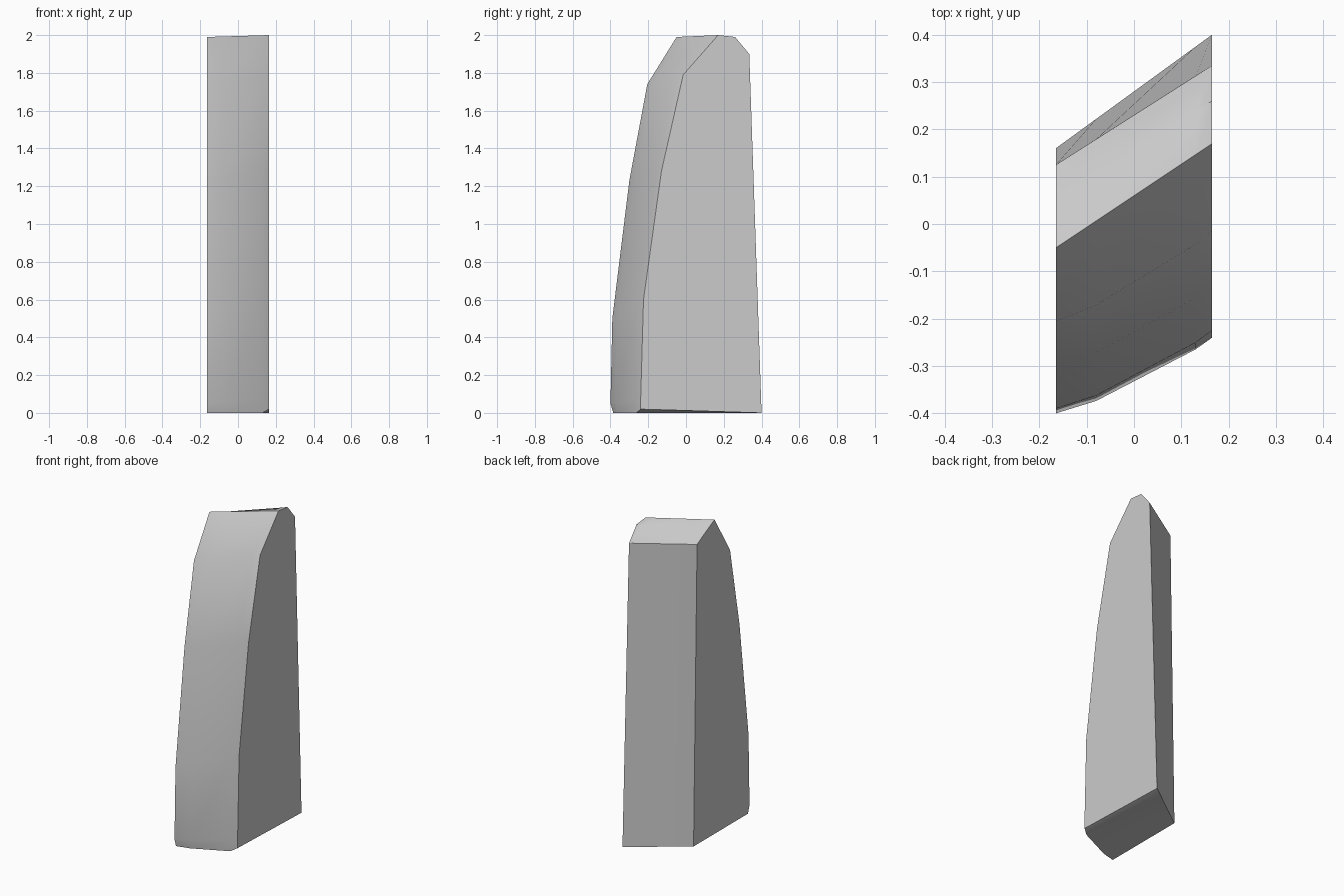
import bpy
import bmesh
import math

cube = bpy.data.objects.get("Cube")
if cube:
    bpy.data.objects.remove(cube, do_unlink=True)

stone = bpy.data.materials.new("plain grey")
stone.use_nodes = True
grey = (0.6, 0.6, 0.6, 1)
stone.diffuse_color = grey
stone.node_tree.nodes["Principled BSDF"].inputs["Base Color"].default_value = grey

# Side outlines (y, z), from the front foot over the top to the back foot
left = [(-0.385, 0), (-0.4, 0.05), (-0.39, 0.5), (-0.3, 1.23), (-0.205, 1.74),
        (-0.05, 1.99), (0.05, 1.94), (0.125, 1.9), (0.16, 0)]
right = [(-0.24, 0.02), (-0.24, 0.07), (-0.225, 0.6), (-0.13, 1.28), (-0.015, 1.79),
         (0.17, 2), (0.26, 1.99), (0.335, 1.9), (0.4, 0)]
HALF = 0.165


def blend(x, bulge):
    """Outline between the two sides, with the front swelling slightly."""
    t = (x + HALF) / (2 * HALF)
    ring = []
    for i, (a, b) in enumerate(zip(left, right)):
        y = a[0] + (b[0] - a[0]) * t - (bulge if i < 5 else 0)
        z = 0 if i == 0 and x < HALF else a[1] + (b[1] - a[1]) * t
        ring.append((x, y, z))
    return ring


# Skewed slab lofted across its width
bm = bmesh.new()
rings = [[bm.verts.new(p) for p in blend(x, b)]
         for x, b in ((-HALF, 0), (-0.08, 0.015), (0.13, 0.008), (HALF, 0))]
for a, b in zip(rings, rings[1:]):
    for i in range(len(a)):
        j = (i + 1) % len(a)
        bm.faces.new((a[i], b[i], b[j], a[j]))
bm.faces.new(rings[0])
bm.faces.new(rings[-1])
bmesh.ops.recalc_face_normals(bm, faces=bm.faces)

mesh = bpy.data.meshes.new("curved_slab")
bm.to_mesh(mesh)
bm.free()
mesh.materials.append(stone)
slab = bpy.data.objects.new("curved_slab", mesh)
bpy.context.collection.objects.link(slab)
bpy.context.view_layer.objects.active = slab
slab.select_set(True)
bpy.ops.object.shade_smooth_by_angle(angle=math.radians(30))
